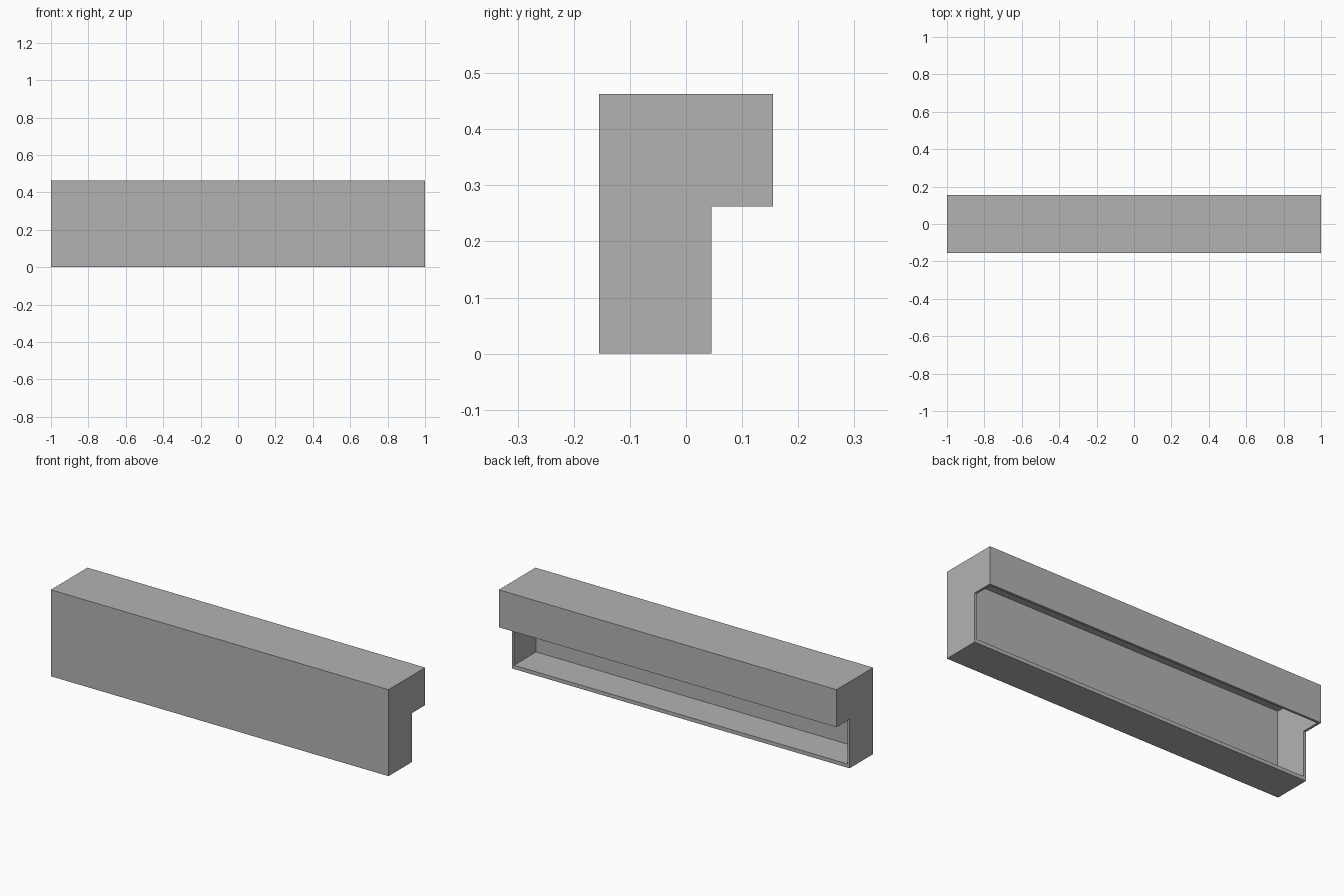
import bpy
import bmesh

cube = bpy.data.objects.get("Cube")
if cube:
    bpy.data.objects.remove(cube, do_unlink=True)

LENGTH, HEIGHT = 2.0, 0.463
FRONT, STEP, BACK = -0.155, 0.045, 0.155
LEDGE = 0.262            # underside of the overhang
WALL, FLOOR = 0.013, 0.02

grey = bpy.data.materials.new("plain grey")
grey.use_nodes = True
colour = (0.45, 0.45, 0.45, 1)
grey.diffuse_color = colour
grey.node_tree.nodes["Principled BSDF"].inputs["Base Color"].default_value = colour


def extrude_profile(name, profile, half):
    """Prism with a (y, z) profile, running from -half to half along x."""
    bm = bmesh.new()
    face = bm.faces.new([bm.verts.new((-half, y, z)) for y, z in profile])
    swept = bmesh.ops.extrude_face_region(bm, geom=[face])["geom"]
    moved = [v for v in swept if isinstance(v, bmesh.types.BMVert)]
    bmesh.ops.translate(bm, verts=moved, vec=(2 * half, 0, 0))
    bmesh.ops.recalc_face_normals(bm, faces=bm.faces)
    mesh = bpy.data.meshes.new(name)
    bm.to_mesh(mesh)
    bm.free()
    mesh.materials.append(grey)
    obj = bpy.data.objects.new(name, mesh)
    bpy.context.collection.objects.link(obj)
    return obj


# Outer casing with an overhang along the back
casing = extrude_profile("casing", [
    (FRONT, 0), (STEP, 0), (STEP, LEDGE),
    (BACK, LEDGE), (BACK, HEIGHT), (FRONT, HEIGHT)], LENGTH / 2)

# Hollow, open through the lower back and the underside of the overhang
hollow = extrude_profile("hollow_cutter", [
    (FRONT + WALL, FLOOR), (BACK - WALL, FLOOR),
    (BACK - WALL, HEIGHT - WALL), (FRONT + WALL, HEIGHT - WALL)],
    LENGTH / 2 - WALL)
hollow.hide_render = True
hollow.hide_set(True)

cut = casing.modifiers.new("hollow", "BOOLEAN")
cut.operation = "DIFFERENCE"
cut.solver = "EXACT"
cut.object = hollow

# Bake the cut and drop the helper
bpy.context.view_layer.objects.active = casing
casing.select_set(True)
bpy.ops.object.modifier_apply(modifier=cut.name)
bpy.data.objects.remove(hollow, do_unlink=True)
